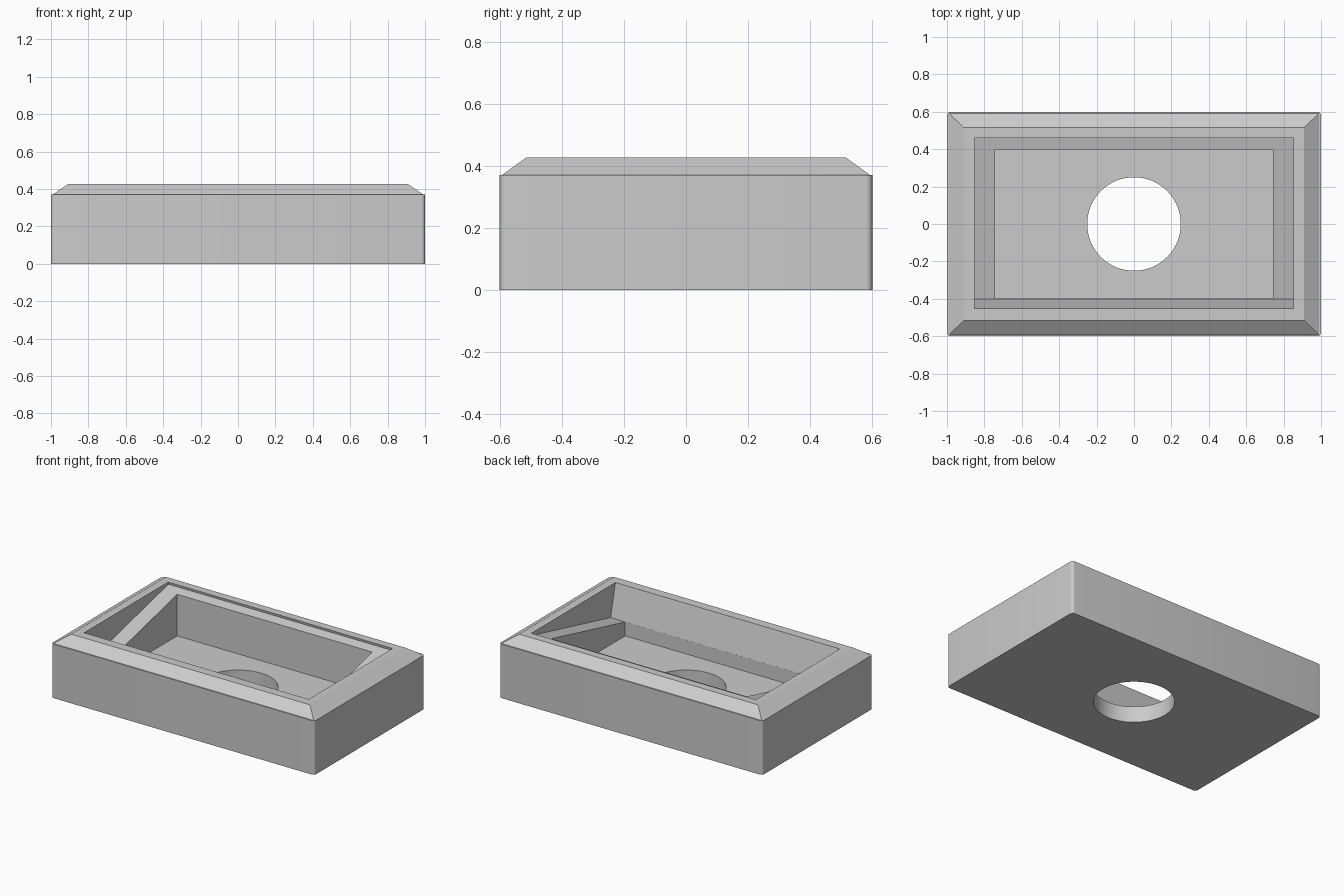
import bpy, bmesh, math

old = bpy.data.objects.get("Cube")
if old:
    bpy.data.objects.remove(old, do_unlink=True)

grey = bpy.data.materials.new("plain grey")
grey.use_nodes = True
colour = (0.6, 0.6, 0.6, 1)
grey.diffuse_color = colour
grey.node_tree.nodes["Principled BSDF"].inputs["Base Color"].default_value = colour


def finish(name, bm):
    bmesh.ops.recalc_face_normals(bm, faces=bm.faces)
    mesh = bpy.data.meshes.new(name)
    bm.to_mesh(mesh)
    bm.free()
    mesh.materials.append(grey)
    ob = bpy.data.objects.new(name, mesh)
    bpy.context.collection.objects.link(ob)
    return ob


def block(name, hx, hy, z0, z1, round_corners=0):
    bm = bmesh.new()
    bmesh.ops.create_cube(bm, size=2)
    for v in bm.verts:
        v.co = (v.co.x * hx, v.co.y * hy, z1 if v.co.z > 0 else z0)
    if round_corners:
        upright = [e for e in bm.edges
                   if abs(e.verts[0].co.z - e.verts[1].co.z) > 0.01]
        bmesh.ops.bevel(bm, geom=upright, offset=round_corners, segments=6,
                        profile=0.5, affect='EDGES')
    return finish(name, bm)


def extruded_profile(name, hx, profile):
    # Closed y-z outline swept along x
    bm = bmesh.new()
    face = bm.faces.new([bm.verts.new((-hx, y, z)) for y, z in profile])
    swept = bmesh.ops.extrude_face_region(bm, geom=[face])
    for v in swept["geom"]:
        if isinstance(v, bmesh.types.BMVert):
            v.co.x = hx
    return finish(name, bm)


def combine(target, tool, operation):
    tool.hide_render = True
    mod = target.modifiers.new(tool.name, 'BOOLEAN')
    mod.object = tool
    mod.operation = operation
    mod.solver = 'EXACT'
    bpy.context.view_layer.objects.active = target
    bpy.ops.object.modifier_apply(modifier=mod.name)
    bpy.data.objects.remove(tool, do_unlink=True)


# Outer case with rounded upright corners
case = block("case", 1.0, 0.6, 0, 0.371, round_corners=0.02)

# Chamfered rim, sunk slightly into the case
rim = block("rim", 0.99, 0.592, 0.3, 0.371)
bm = bmesh.new()
bm.from_mesh(rim.data)
top = [f for f in bm.faces if f.normal.z > 0.9]
raised = bmesh.ops.extrude_face_region(bm, geom=top)
bmesh.ops.delete(bm, geom=top, context='FACES_ONLY')
for v in raised["geom"]:
    if isinstance(v, bmesh.types.BMVert):
        v.co = (math.copysign(0.908, v.co.x), math.copysign(0.515, v.co.y), 0.427)
bm.to_mesh(rim.data)
bm.free()
combine(case, rim, 'UNION')

# Tilted recess leaving a sloping ledge
recess = extruded_profile("tilted_recess", 0.853, [
    (-0.4, 0.206), (0.463, 0.411), (0.46, 0.427), (0.46, 0.6),
    (-0.452, 0.6), (-0.452, 0.427)])
combine(case, recess, 'DIFFERENCE')

# Deep pocket down to the floor
combine(case, block("pocket", 0.742, 0.3995, 0.11, 0.405), 'DIFFERENCE')

# Round hole through the floor
bm = bmesh.new()
bmesh.ops.create_cone(bm, cap_ends=True, segments=64, radius1=0.25,
                      radius2=0.25, depth=0.5)
combine(case, finish("floor_hole", bm), 'DIFFERENCE')

# Smooth round surfaces, sharp edges elsewhere
bpy.ops.object.select_all(action='DESELECT')
case.select_set(True)
bpy.context.view_layer.objects.active = case
bpy.ops.object.shade_smooth_by_angle(angle=math.radians(25))
